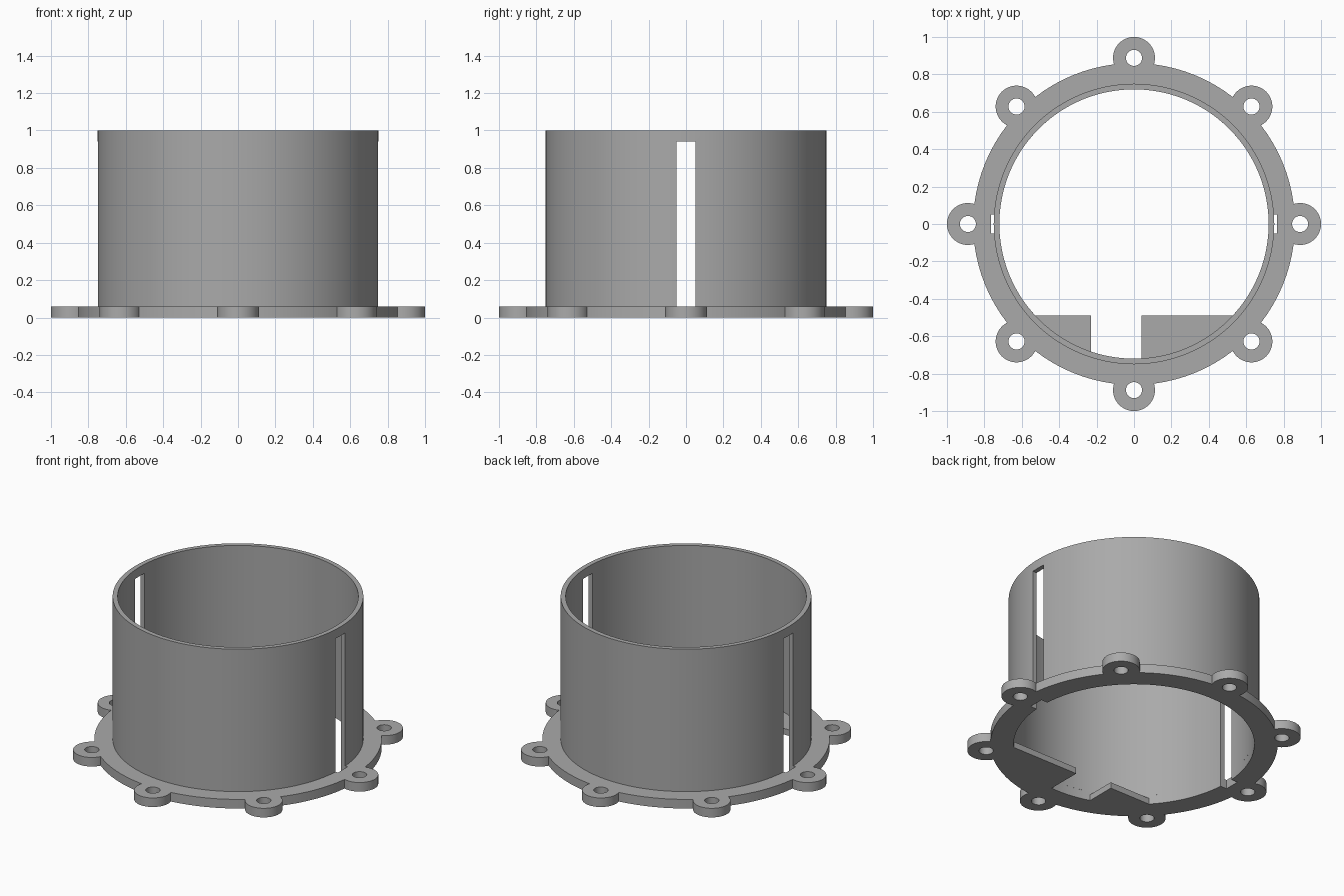
import bpy, bmesh, math

if "Cube" in bpy.data.objects:
    bpy.data.objects.remove(bpy.data.objects["Cube"])

R_IN, R_WALL, R_FLANGE = 0.72, 0.75, 0.86
FLANGE_H, SHELF_H, SHELF_Y = 0.06, 0.04, -0.49

grey = bpy.data.materials.new("plain grey")
grey.diffuse_color = (0.4, 0.4, 0.4, 1)
grey.use_nodes = True
grey.node_tree.nodes["Principled BSDF"].inputs["Base Color"].default_value = grey.diffuse_color


def arc(r, a0=0.0, a1=2 * math.pi, n=96, cx=0.0, cy=0.0, closed=True):
    steps = n if closed else n - 1
    return [(cx + r * math.cos(a0 + (a1 - a0) * i / steps),
             cy + r * math.sin(a0 + (a1 - a0) * i / steps)) for i in range(n)]


def box(x0, x1, y0, y1):
    return [(x0, y0), (x1, y0), (x1, y1), (x0, y1)]


def prism(name, outline, z0, z1):
    """Extrude a flat outline from z0 to z1."""
    bm = bmesh.new()
    face = bm.faces.new([bm.verts.new((x, y, z0)) for x, y in outline])
    top = bmesh.ops.extrude_face_region(bm, geom=[face])["geom"]
    for v in top:
        if isinstance(v, bmesh.types.BMVert):
            v.co.z = z1
    bmesh.ops.recalc_face_normals(bm, faces=bm.faces)
    mesh = bpy.data.meshes.new(name)
    bm.to_mesh(mesh)
    bm.free()
    ob = bpy.data.objects.new(name, mesh)
    bpy.context.collection.objects.link(ob)
    mesh.materials.append(grey)
    return ob


def combine(target, tool, operation):
    """Apply a boolean and discard the tool."""
    mod = target.modifiers.new("cut", 'BOOLEAN')
    mod.operation, mod.solver, mod.object = operation, 'EXACT', tool
    bpy.context.view_layer.objects.active = target
    bpy.ops.object.modifier_apply(modifier=mod.name)
    bpy.data.objects.remove(tool)


# Flange ring with eight bolt tabs
flange = prism("mounting_flange", arc(R_FLANGE), 0, FLANGE_H)
centres = [(0.888 * math.cos(k * math.pi / 4), 0.888 * math.sin(k * math.pi / 4))
           for k in range(8)]
for cx, cy in centres:
    combine(flange, prism("tab", arc(0.112, n=48, cx=cx, cy=cy), 0, FLANGE_H), 'UNION')
for cx, cy in centres:
    combine(flange, prism("hole", arc(0.043, n=32, cx=cx, cy=cy), -0.1, 0.2), 'DIFFERENCE')

# Bore: full circle above the shelves, gap between two shelves below
combine(flange, prism("bore", arc(R_IN), SHELF_H, 0.2), 'DIFFERENCE')
a = math.asin(SHELF_Y / R_IN)
left, right = -0.23, 0.04
opening = arc(R_IN, a, math.pi - a, 76, closed=False)
opening += [(left, SHELF_Y)]
opening += arc(R_IN, math.pi + math.acos(-left / R_IN),
               2 * math.pi - math.acos(right / R_IN), 8, closed=False)
opening += [(right, SHELF_Y)]
combine(flange, prism("opening", opening, -0.1, 0.2), 'DIFFERENCE')

# Thin cylindrical wall
wall = prism("cylinder_wall", arc(R_WALL), FLANGE_H, 1.0)
combine(wall, prism("inside", arc(R_IN), -0.1, 1.2), 'DIFFERENCE')

# Side slots through wall and inner edge of flange
for x0, x1 in ((-0.765, -0.6), (0.6, 0.765)):
    for part in (flange, wall):
        combine(part, prism("slot", box(x0, x1, -0.05, 0.05), -0.2, 0.94), 'DIFFERENCE')

# Smooth curved sides, crisp edges
for ob in (flange, wall):
    bpy.ops.object.select_all(action='DESELECT')
    ob.select_set(True)
    bpy.context.view_layer.objects.active = ob
    bpy.ops.object.shade_smooth_by_angle(angle=math.radians(30))
